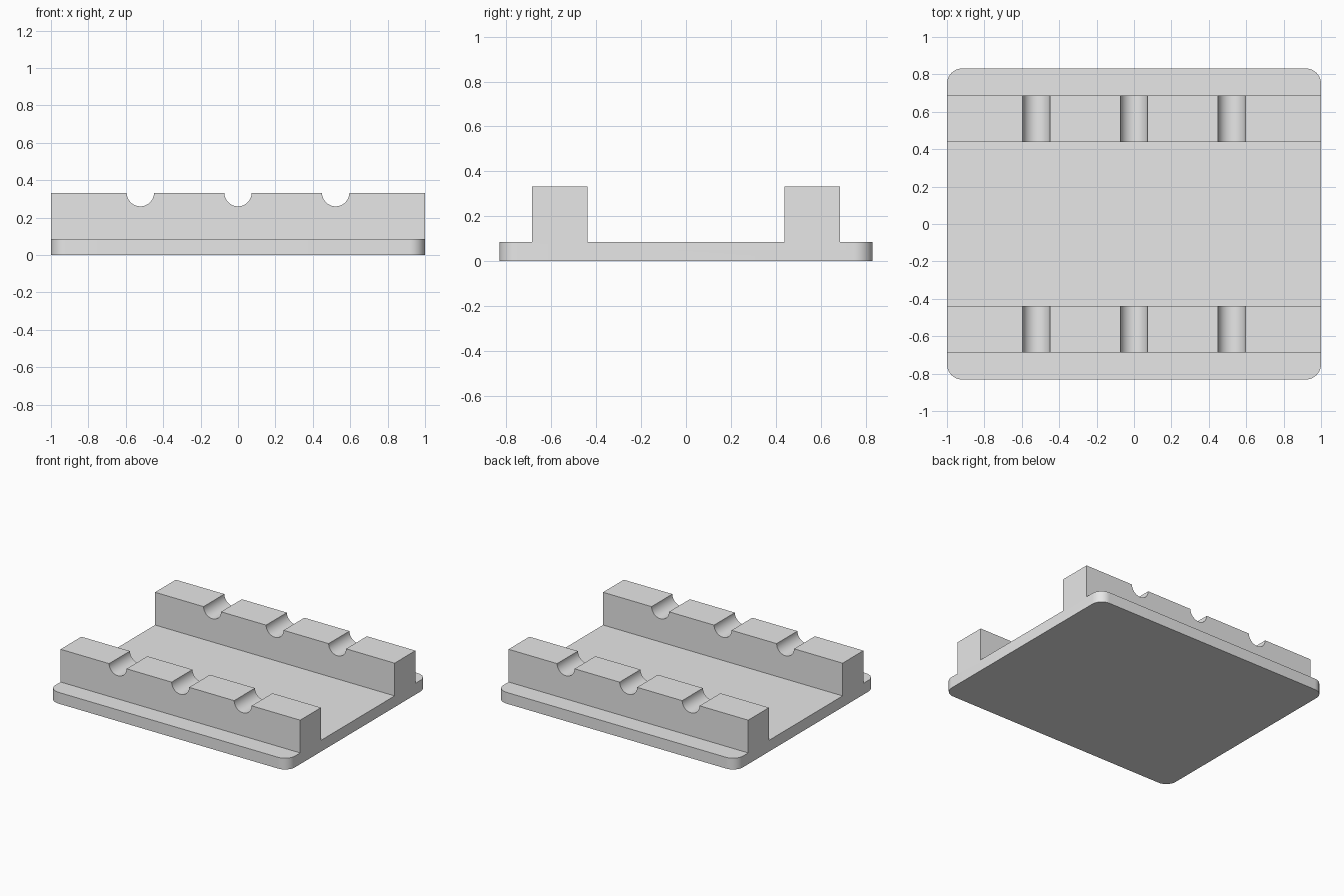
import bpy, bmesh, math

cube = bpy.data.objects.get("Cube")
if cube:
    bpy.data.objects.remove(cube, do_unlink=True)

HALF_X, HALF_Y = 1.0, 0.832
PLATE_TOP, RAIL_TOP = 0.085, 0.332
RAIL_IN, RAIL_OUT = 0.439, 0.687
CORNER, GROOVE_R, SPACING = 0.083, 0.073, 0.522

# Plain grey material
grey = bpy.data.materials.new("plain grey")
grey.use_nodes = True
colour = (0.8, 0.8, 0.8, 1)
grey.diffuse_color = colour
grey.node_tree.nodes["Principled BSDF"].inputs["Base Color"].default_value = colour


def finish(name, bm):
    mesh = bpy.data.meshes.new(name)
    bmesh.ops.recalc_face_normals(bm, faces=bm.faces)
    bm.to_mesh(mesh)
    bm.free()
    mesh.materials.append(grey)
    obj = bpy.data.objects.new(name, mesh)
    bpy.context.collection.objects.link(obj)
    return obj


# Base plate with two rails: mirrored side profile extruded along x
half = [(HALF_Y, 0), (HALF_Y, PLATE_TOP), (RAIL_OUT, PLATE_TOP),
        (RAIL_OUT, RAIL_TOP), (RAIL_IN, RAIL_TOP), (RAIL_IN, PLATE_TOP)]
profile = half + [(-y, z) for y, z in reversed(half)]
bm = bmesh.new()
face = bm.faces.new([bm.verts.new((-HALF_X, y, z)) for y, z in profile])
ext = bmesh.ops.extrude_face_region(bm, geom=[face])
moved = [v for v in ext["geom"] if isinstance(v, bmesh.types.BMVert)]
bmesh.ops.translate(bm, verts=moved, vec=(2 * HALF_X, 0, 0))

# Rounded vertical plate corners
corners = [e for e in bm.edges
           if all(abs(v.co.y) > HALF_Y - 0.01 for v in e.verts)
           and abs(e.verts[0].co.z - e.verts[1].co.z) > 0.01]
bmesh.ops.bevel(bm, geom=corners, offset=CORNER, segments=12, profile=0.5,
                affect='EDGES')
tray = finish("grooved_rail_tray", bm)

# Round grooves cut across both rails
for i in (-1, 0, 1):
    bpy.ops.mesh.primitive_cylinder_add(
        vertices=64, radius=GROOVE_R, depth=2 * HALF_Y,
        location=(i * SPACING, 0, RAIL_TOP + 0.001),
        rotation=(math.pi / 2, 0, 0))
    cutter = bpy.context.object
    cutter.name = "groove_cutter"
    cutter.hide_render = True
    cutter.data.materials.append(grey)
    mod = tray.modifiers.new("groove", 'BOOLEAN')
    mod.operation, mod.solver, mod.object = 'DIFFERENCE', 'EXACT', cutter
    bpy.ops.object.select_all(action='DESELECT')
    tray.select_set(True)
    bpy.context.view_layer.objects.active = tray
    bpy.ops.object.modifier_apply(modifier=mod.name)
    bpy.data.objects.remove(cutter, do_unlink=True)

bpy.ops.object.shade_smooth_by_angle(angle=math.radians(30))
